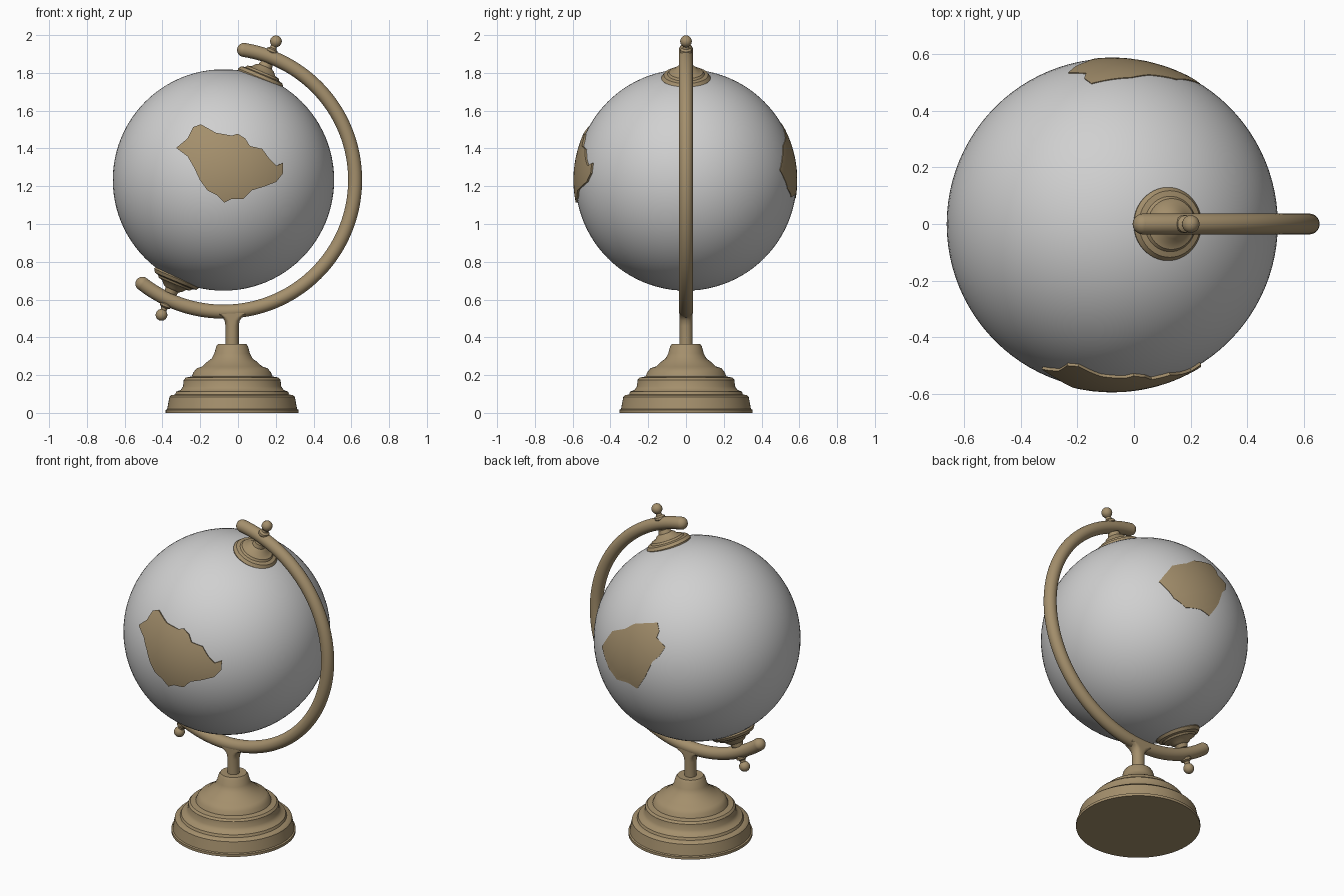
import bpy, bmesh, math
from mathutils import Vector, Matrix

cube = bpy.data.objects.get("Cube")
if cube:
    bpy.data.objects.remove(cube, do_unlink=True)


def material(name, rgb):
    m = bpy.data.materials.new(name)
    m.use_nodes = True
    m.diffuse_color = (*rgb, 1)
    m.node_tree.nodes["Principled BSDF"].inputs["Base Color"].default_value = (*rgb, 1)
    return m


GREY = material("globe grey", (0.63, 0.63, 0.63))
BRONZE = material("antique bronze", (0.37, 0.275, 0.15))

CENTRE = Vector((-0.077, 0, 1.233))
RADIUS = 0.586
ARM_RADIUS, TUBE = 0.697, 0.037
AXIS_POINT = Vector((-0.102, 0, 1.243))
AXIS = Vector((0.386, 0, 0.9225)).normalized()


def finish(bm, name, mat, matrix=None, angle=35):
    bmesh.ops.recalc_face_normals(bm, faces=bm.faces[:])
    if matrix:
        bm.transform(matrix)
    mesh = bpy.data.meshes.new(name)
    bm.to_mesh(mesh)
    bm.free()
    mesh.materials.append(mat)
    obj = bpy.data.objects.new(name, mesh)
    bpy.context.collection.objects.link(obj)
    bpy.ops.object.select_all(action="DESELECT")
    obj.select_set(True)
    bpy.context.view_layer.objects.active = obj
    bpy.ops.object.shade_smooth_by_angle(angle=math.radians(angle))
    return obj


def lathe(name, profile, matrix, sides=48):
    """Turn a (radius, height) profile round the local z axis."""
    bm = bmesh.new()
    verts = [bm.verts.new((r, 0, h)) for r, h in profile]
    edges = [bm.edges.new(pair) for pair in zip(verts, verts[1:])]
    bmesh.ops.spin(bm, geom=verts + edges, cent=(0, 0, 0), axis=(0, 0, 1),
                   angle=math.tau, steps=sides, use_duplicate=False)
    bmesh.ops.remove_doubles(bm, verts=bm.verts[:], dist=0.0003)
    return finish(bm, name, BRONZE, matrix)


def ball(name, radius, centre, mat, sides=32):
    bm = bmesh.new()
    bmesh.ops.create_uvsphere(bm, u_segments=sides, v_segments=sides // 2, radius=radius)
    return finish(bm, name, mat, Matrix.Translation(centre))


def land(name, outline, right, up, raise_by):
    """Raised patch: a flat outline in a tangent frame, wrapped onto the globe."""
    right, up = Vector(right).normalized(), Vector(up).normalized()
    out = right.cross(up)
    bm = bmesh.new()
    bm.faces.new([bm.verts.new((u, v, 0)) for u, v in outline])
    bmesh.ops.triangulate(bm, faces=bm.faces[:])
    bmesh.ops.subdivide_edges(bm, edges=bm.edges[:], cuts=7, use_grid_fill=True)
    r = RADIUS + raise_by
    for vert in bm.verts:
        u, v, _ = vert.co
        w = math.sqrt(max(r * r - u * u - v * v, 0))
        vert.co = (right * u + up * v + out * w).normalized() * r
    rim = [e for e in bm.edges if e.is_boundary]
    wall = bmesh.ops.extrude_edge_only(bm, edges=rim)["geom"]
    for vert in wall:
        if isinstance(vert, bmesh.types.BMVert):
            vert.co *= (RADIUS - 0.01) / r
    finish(bm, name, BRONZE, Matrix.Translation(CENTRE))


# Globe
ball("globe", RADIUS, CENTRE, GREY, sides=96)

# Raised land on the front, in hundredths of a unit from the globe centre
front = [(-25, 17), (-19, 22), (-16, 28), (-12, 29.5), (-4, 25), (4.5, 23.5),
         (7.5, 24.5), (11.5, 22), (14, 18), (20.5, 16.5), (24.5, 11), (28, 7.5),
         (31.5, 9), (31.5, 3.5), (28, -1), (21.5, -3.5), (15, -5.5), (10.5, -10),
         (4.5, -10), (0.5, -12), (-3.5, -8), (-8.5, -5.5), (-12.5, 0),
         (-15.5, 6.5), (-19, 12.5)]
land("front_land", [(u / 100, v / 100) for u, v in front], (1, 0, 0), (0, 0, 1), 0.01)

# Raised land on the back, laid out in a tilted tangent frame
back = [(-54, -7), (-52, -4), (-48, 1), (-41, 1.5), (-35.5, 4), (-22.5, 4),
        (-21.5, -1), (-23, -4.5), (-18, -10), (-21.5, -15), (-25.5, -18),
        (-29.5, -26), (-34, -32), (-39, -28.5), (-45.5, -26), (-50, -19.5), (-52.5, -12.5)]
a, e = math.radians(35), math.radians(30)
land("back_land", [(u / 100, v / 100) for u, v in back],
     (-math.cos(a), -math.sin(a), 0),
     (math.sin(a) * math.sin(e), -math.cos(a) * math.sin(e), math.cos(e)), 0.003)

# Curved arm, swept round the globe centre
start, end = math.radians(81), math.radians(-128)
bm = bmesh.new()
circle = bmesh.ops.create_circle(bm, segments=24, radius=TUBE)["verts"]
bmesh.ops.translate(bm, verts=circle, vec=(ARM_RADIUS, 0, 0))
bmesh.ops.rotate(bm, verts=circle, cent=(0, 0, 0), matrix=Matrix.Rotation(math.pi / 2, 3, "X"))
for vert in circle:
    x, y, z = vert.co
    vert.co = (x, z if abs(z) > abs(y) else y, 0)
ring = circle
# Lay the section in the radial/y plane, then spin it from end to end
for i, vert in enumerate(circle):
    t = math.tau * i / len(circle)
    d = ARM_RADIUS + TUBE * math.cos(t)
    vert.co = (d * math.cos(start), TUBE * math.sin(t), d * math.sin(start))
bmesh.ops.spin(bm, geom=circle + bm.edges[:], cent=(0, 0, 0), axis=(0, 1, 0),
               angle=start - end, steps=96, use_duplicate=False)
finish(bm, "arm", BRONZE, Matrix.Translation(CENTRE))
for name, t in (("arm_top_end", start), ("arm_bottom_end", end)):
    tip = Vector((math.cos(t), 0, math.sin(t))) * ARM_RADIUS
    ball(name, TUBE, CENTRE + tip, BRONZE, sides=24)

# Stepped collars, pins and knobs at both poles
collar = [(0.122, 0.54), (0.13, 0.575), (0.118, 0.592), (0.098, 0.597), (0.09, 0.608),
          (0.068, 0.614), (0.052, 0.632), (0.038, 0.64), (0.032, 0.662), (0, 0.662)]
knob = [(0.016, 0.65), (0.016, 0.7), (0.032, 0.725), (0.03, 0.737), (0.018, 0.745),
        (0.016, 0.757)]
knob += [(0.031 * math.sin(t), 0.785 - 0.031 * math.cos(t))
         for t in (math.radians(35 + 14.5 * i) for i in range(11))]
for label, direction in (("top", AXIS), ("bottom", -AXIS)):
    pose = Matrix.Translation(AXIS_POINT) @ direction.to_track_quat("Z", "Y").to_matrix().to_4x4()
    lathe(label + "_collar", collar, pose)
    lathe(label + "_knob", knob, pose, sides=24)

# Stepped base and stem
foot = Matrix.Translation((-0.031, 0, 0))
lathe("base", [(0, 0), (0.352, 0), (0.352, 0.016), (0.344, 0.02), (0.332, 0.085),
               (0.322, 0.094), (0.302, 0.097), (0.296, 0.112), (0.272, 0.122),
               (0.26, 0.14), (0.256, 0.175), (0.245, 0.187), (0.214, 0.193),
               (0.205, 0.215), (0.188, 0.236), (0.158, 0.246), (0.135, 0.268),
               (0.108, 0.288), (0.094, 0.315), (0.084, 0.352), (0.074, 0.366),
               (0, 0.366)], foot, sides=72)
stem = lathe("stem", [(0.035, 0.35), (0.035, 0.46), (0.04, 0.488), (0.052, 0.506),
                      (0.075, 0.52), (0.075, 0.53)], foot)
# The flare spreads along the arm only
for vert in stem.data.vertices:
    vert.co.y = max(-0.035, min(0.035, vert.co.y))
